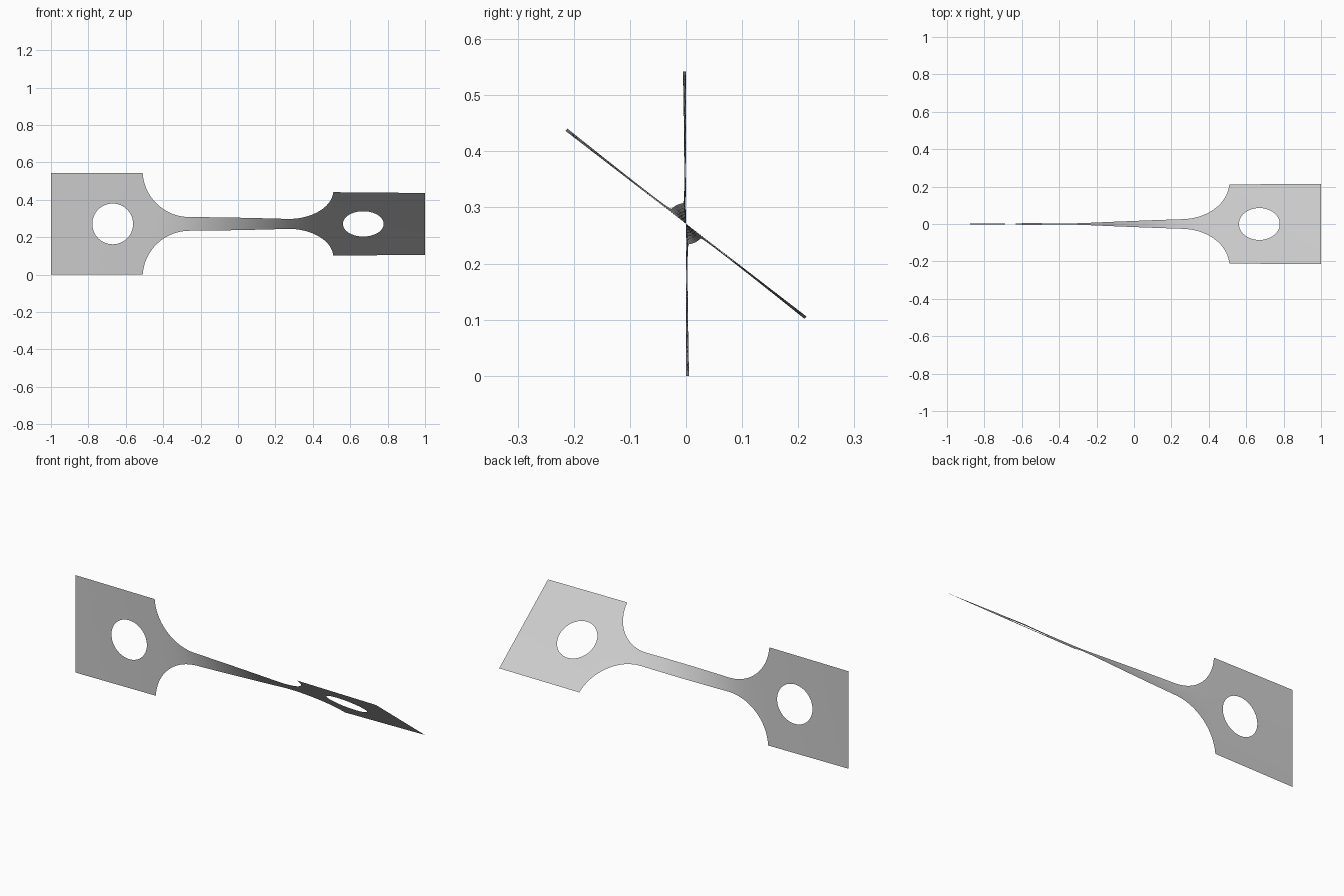
import bpy, bmesh
from math import sin, cos, pi, radians, acos, sqrt

cube = bpy.data.objects.get("Cube")
if cube:
    bpy.data.objects.remove(cube, do_unlink=True)

GRIP, NECK = 0.271, 0.037          # half widths
FILLET, FILLET_X = 0.25, 0.26      # fillet radius and where it starts
HOLE, HOLE_X = 0.109, 0.67
TWIST = radians(52.4)
ROWS = 6

grey = bpy.data.materials.new("plain grey")
grey.use_nodes = True
colour = (0.6, 0.6, 0.6, 1)
grey.diffuse_color = colour
grey.node_tree.nodes["Principled BSDF"].inputs["Base Color"].default_value = colour


def half_width(x):
    d = abs(x) - FILLET_X
    if d <= 0:
        return NECK
    if d >= FILLET:
        return GRIP
    return min(GRIP, NECK + FILLET - sqrt(FILLET**2 - d**2))


def hole_half(x):
    return sqrt(max(0, HOLE**2 - (abs(x) - HOLE_X)**2))


# Stations along the strip: dense on the fillet and around the hole
corner = acos((NECK + FILLET - GRIP) / FILLET)
side = [FILLET_X * i / 16 for i in range(17)]
side += [FILLET_X + FILLET * sin(corner * i / 24) for i in range(1, 25)]
side += [0.535]
side += [HOLE_X - HOLE * cos(pi * i / 32) for i in range(33)]
side += [0.83, 0.88, 0.94, 1.0]
stations = [-x for x in reversed(side[1:])] + side

# Narrow sections twist far more than wide ones
angles = [0]
for a, b in zip(stations, stations[1:]):
    angles.append(angles[-1] + (b - a) / half_width((a + b) / 2)**1.7)
angles = [TWIST * a / angles[-1] for a in angles]

# Twisted sheet, upper and lower halves meeting at the centre line
bm = bmesh.new()
for sign in (1, -1):
    columns = []
    for x, angle in zip(stations, angles):
        low, high = hole_half(x), half_width(x)
        column = []
        for r in range(ROWS + 1):
            v = sign * (low + (high - low) * r / ROWS)
            column.append(bm.verts.new((x, -v * sin(angle), GRIP + v * cos(angle))))
        columns.append(column)
    for a, b in zip(columns, columns[1:]):
        for r in range(ROWS):
            quad = [a[r], b[r], b[r + 1], a[r + 1]]
            bm.faces.new(quad if sign > 0 else quad[::-1])
bmesh.ops.remove_doubles(bm, verts=bm.verts[:], dist=0.00001)
for face in bm.faces:
    face.smooth = True

mesh = bpy.data.meshes.new("twisted_test_strip")
bm.to_mesh(mesh)
bm.free()
mesh.materials.append(grey)
strip = bpy.data.objects.new("twisted_test_strip", mesh)
bpy.context.collection.objects.link(strip)
